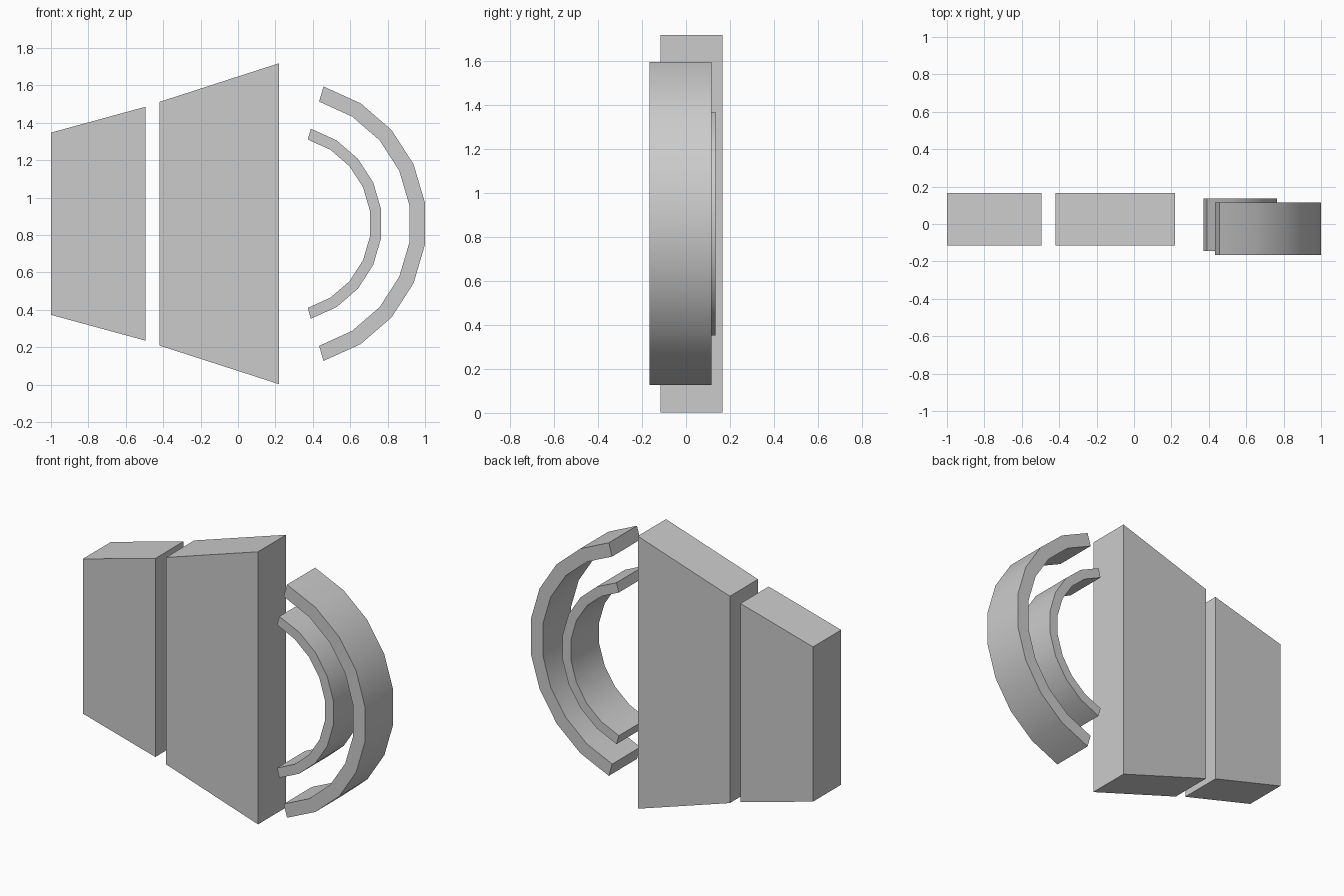
import bpy, math

if "Cube" in bpy.data.objects:
    bpy.data.objects.remove(bpy.data.objects["Cube"])

MID = 0.86      # height of the horizontal symmetry axis
DEPTH = 0.28


def extrude(name, profile, y0, smooth=False):
    """Extrude a closed strip: profile lists (x, z) rim pairs along the part."""
    verts, faces = [], []
    for (ax, az), (bx, bz) in profile:
        verts += [(ax, y0, az), (bx, y0, bz),
                  (bx, y0 + DEPTH, bz), (ax, y0 + DEPTH, az)]
    n = len(profile)
    for i in range(n - 1):
        for k in range(4):
            a, b = i * 4 + k, i * 4 + (k + 1) % 4
            faces.append((a, a + 4, b + 4, b))
    faces += [(0, 1, 2, 3), tuple((n - 1) * 4 + k for k in (3, 2, 1, 0))]
    mesh = bpy.data.meshes.new(name)
    mesh.from_pydata(verts, [], faces)
    obj = bpy.data.objects.new(name, mesh)
    bpy.context.collection.objects.link(obj)
    # consistent outward normals
    bpy.ops.object.select_all(action='DESELECT')
    obj.select_set(True)
    bpy.context.view_layer.objects.active = obj
    bpy.ops.object.mode_set(mode='EDIT')
    bpy.ops.mesh.select_all(action='SELECT')
    bpy.ops.mesh.normals_make_consistent(inside=False)
    bpy.ops.object.mode_set(mode='OBJECT')
    if smooth:
        bpy.ops.object.shade_smooth_by_angle(angle=math.radians(30))
    return obj


def tapered_block(name, x0, half0, x1, half1, y0):
    extrude(name, [((x0, MID - half0), (x0, MID + half0)),
                   ((x1, MID - half1), (x1, MID + half1))], y0)


def arc(name, cx, r_in, r_out, y0, half_angle=73.8, segments=9):
    profile = []
    for i in range(segments + 1):
        t = math.radians(-half_angle + 2 * half_angle * i / segments)
        profile.append(tuple((cx + r * math.cos(t), MID + r * math.sin(t))
                             for r in (r_in, r_out)))
    extrude(name, profile, y0, smooth=True)


# Speaker body and flared cone
tapered_block("speaker_body", -1.0, 0.487, -0.495, 0.625, -0.115)
tapered_block("speaker_cone", -0.421, 0.651, 0.22, 0.858, -0.115)

# Sound waves
arc("inner_sound_wave", 0.242, 0.469, 0.529, -0.145)
arc("outer_sound_wave", 0.244, 0.680, 0.764, -0.165)
